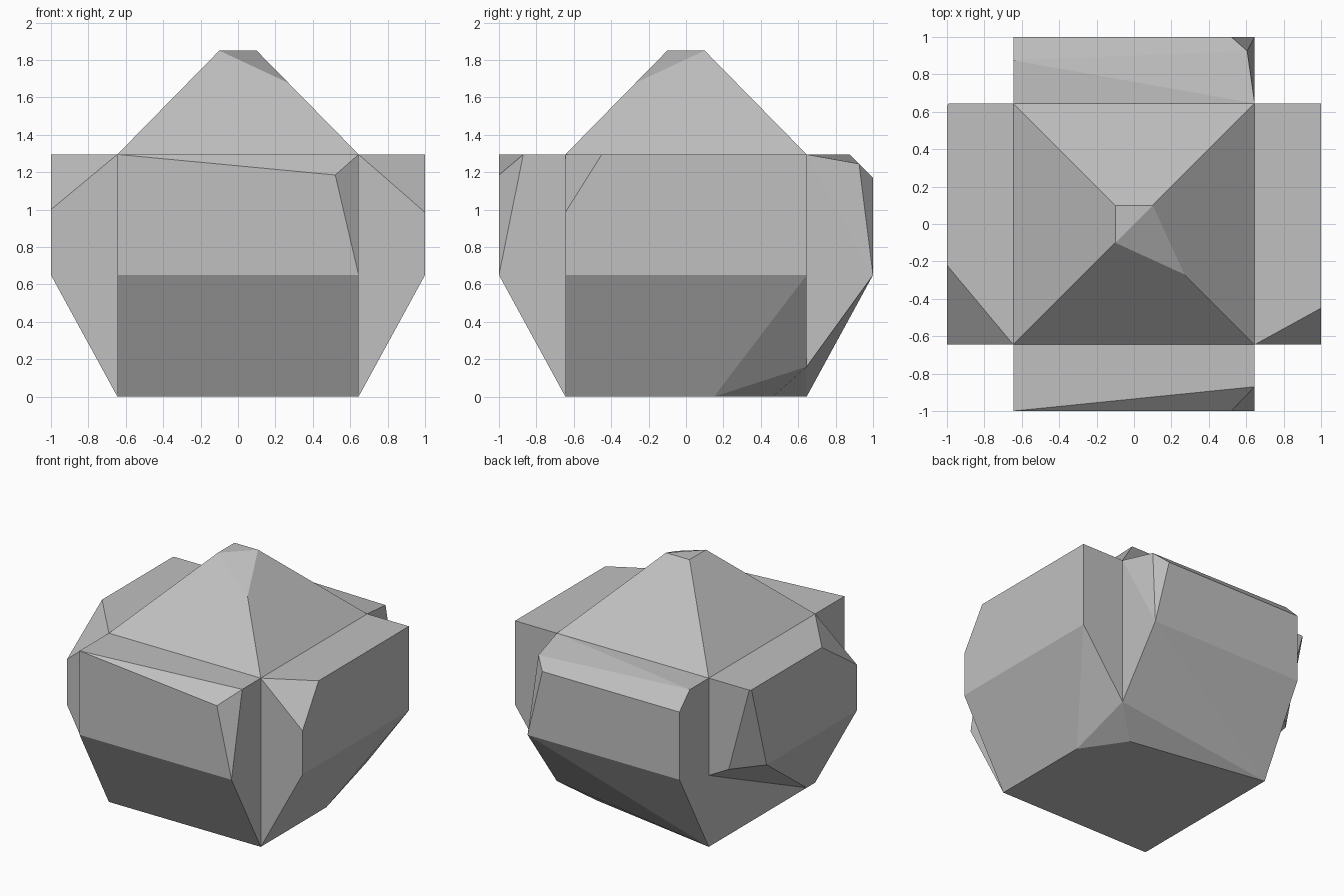
import bpy
import bmesh
from mathutils import Vector
from mathutils.geometry import normal

old = bpy.data.objects.get("Cube")
if old:
    bpy.data.objects.remove(old, do_unlink=True)

R = 0.645        # half width of the core
TOP = 1.295      # top of the core
MID = 0.65       # height where the side blocks are widest
FLAT = 0.1       # half width of the roof's flat tip
PEAK = 1.85

stone = bpy.data.materials.new("plain_grey")
stone.use_nodes = True
GREY = (0.53, 0.53, 0.53, 1)
stone.diffuse_color = GREY
stone.node_tree.nodes["Principled BSDF"].inputs["Base Color"].default_value = GREY


def hull(points):
    """Closed convex solid around the points, with flat faces merged."""
    bm = bmesh.new()
    for p in points:
        bm.verts.new(p)
    bmesh.ops.remove_doubles(bm, verts=bm.verts[:], dist=0.0005)
    bmesh.ops.convex_hull(bm, input=bm.verts[:])
    loose = [v for v in bm.verts if not v.link_faces]
    bmesh.ops.delete(bm, geom=loose, context='VERTS')
    bmesh.ops.dissolve_limit(bm, angle_limit=0.005, verts=bm.verts[:], edges=bm.edges[:])
    bmesh.ops.recalc_face_normals(bm, faces=bm.faces[:])
    return bm


def part(name, points, chips=()):
    """Solid with each chip sliced off by the plane through three points."""
    centre = sum((Vector(p) for p in points), Vector()) / len(points)
    bm = hull(points)
    for chip in chips:
        a, b, c = map(Vector, chip)
        n = normal(a, b, c)
        if n.dot(centre - a) > 0:
            n = -n
        bmesh.ops.bisect_plane(bm, geom=bm.verts[:] + bm.edges[:] + bm.faces[:],
                               plane_co=a, plane_no=n, dist=0.0005, clear_outer=True)
        kept = [v.co.copy() for v in bm.verts]
        bm.free()
        bm = hull(kept)
    mesh = bpy.data.meshes.new(name)
    bm.to_mesh(mesh)
    bm.free()
    mesh.materials.append(stone)
    bpy.context.scene.collection.objects.link(bpy.data.objects.new(name, mesh))


def square(half, z):
    return [(x, y, z) for x in (-half, half) for y in (-half, half)]


def block(dx, dy):
    """Corners of a side block that leans out from the core along dx, dy."""
    profile = [(R, 0), (1, MID), (1, TOP), (R, TOP)]
    return [(dx * d + dy * w, dy * d + dx * w, z) for d, z in profile for w in (-R, R)]


# Core with a chipped lower back corner
nick = (R, R, 0.16)
low = (0.43, 0.466, 0)
side_low = (R, 0.15, 0)
part("core", square(R, 0) + square(R, TOP), [
    (nick, side_low, low),
    (nick, low, (-R, R, 0)),
])

# Roof with a chipped tip
part("roof", square(R, TOP) + square(FLAT, PEAK), [
    ((-FLAT, -FLAT, PEAK), (FLAT, FLAT, PEAK), (0.27, -0.27, 1.677)),
])

# Front block: long upper chip and one corner chip
front_top = (R, -0.87, TOP)
front_tip = (0.52, -1, 1.185)
part("front_block", block(0, -1), [
    ((-R, -1, TOP), front_top, front_tip),
    (front_top, front_tip, (R, -1, MID)),
])

# Back block: bevelled upper edge, chipped left end and underside
back_top = (-R, 0.875, TOP)
back_tip = (0.605, 0.925, 1.245)
back_mid = (R, 1, MID)
part("back_block", block(0, 1), [
    (back_top, (-R, 1, 1.17), back_tip),
    ((R, R, TOP), back_top, back_tip),
    ((R, R, TOP), back_tip, back_mid),
    (back_tip, (0.52, 1, 1.17), back_mid),
    ((-R, R, 0), nick, back_mid),
])

# Left block: chipped upper front corner and underside
part("left_block", block(1, 0), [
    ((R, -R, TOP), (1, -0.45, TOP), (1, -R, 0.985)),
    (side_low, nick, (1, R, MID)),
])

# Right block: chipped upper front corner and notched lower back corner
notch_in = (-0.815, R, 0.64)
notch_side = (-1, 0.45, MID)
part("right_block", block(-1, 0), [
    ((-R, -R, TOP), (-1, -0.22, TOP), (-1, -R, 1)),
    ((-1, R, 0.74), notch_side, notch_in),
    ((-R, R, 0), notch_in, notch_side),
])
